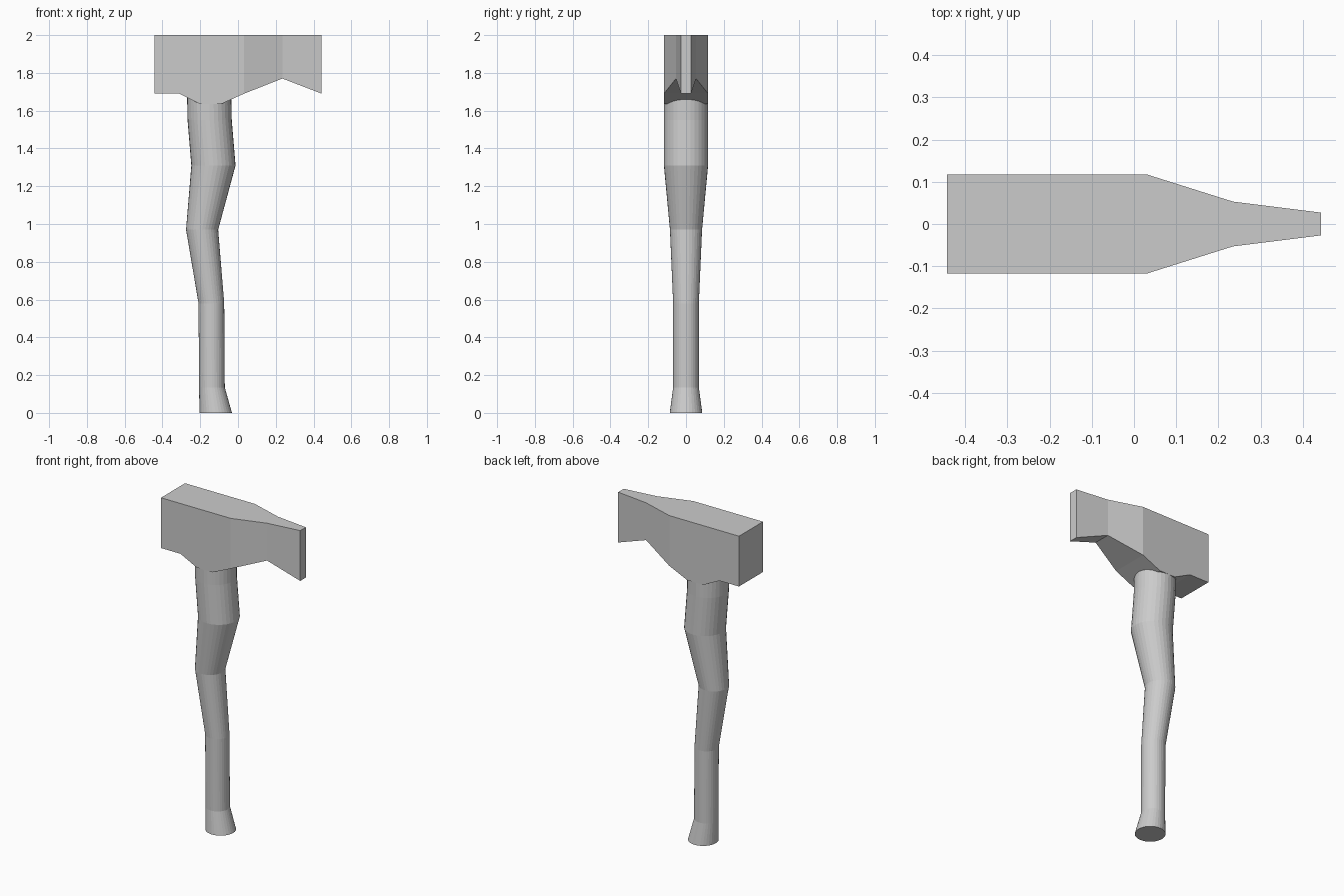
import bpy, math

if "Cube" in bpy.data.objects:
    bpy.data.objects.remove(bpy.data.objects["Cube"])


def make_object(name, verts, faces):
    mesh = bpy.data.meshes.new(name)
    mesh.from_pydata(verts, [], faces)
    mesh.validate()
    obj = bpy.data.objects.new(name, mesh)
    bpy.context.collection.objects.link(obj)
    return obj


# Hammer head: stations along x as (x, bottom z, half width)
TOP = 2.0
stations = [(-0.443, 1.69, 0.117), (-0.31, 1.69, 0.117), (-0.20, 1.635, 0.117),
            (-0.09, 1.635, 0.117), (0.032, 1.69, 0.117), (0.235, 1.77, 0.053),
            (0.443, 1.69, 0.027)]
verts, faces = [], []
for x, z, w in stations:
    verts += [(x, -w, z), (x, w, z), (x, w, TOP), (x, -w, TOP)]
for i in range(len(stations) - 1):
    a, b = 4 * i, 4 * i + 4
    for j in range(4):
        k = (j + 1) % 4
        faces.append((a + j, a + k, b + k, b + j))
last = len(verts) - 4
faces += [(3, 2, 1, 0), (last, last + 1, last + 2, last + 3)]
make_object("hammer_head", verts, faces)

# Crooked handle: horizontal rings as (centre x, z, radius)
SIDES = 32
rings = [(-0.118, 0, 0.086), (-0.138, 0.135, 0.068), (-0.141, 0.58, 0.068),
         (-0.19, 0.97, 0.085), (-0.13, 1.31, 0.117), (-0.150, 1.55, 0.117),
         (-0.154, 1.75, 0.117)]
verts, faces = [], []
for cx, z, r in rings:
    for s in range(SIDES):
        t = 2 * math.pi * s / SIDES
        verts.append((cx + r * math.cos(t), r * math.sin(t), z))
for i in range(len(rings) - 1):
    a, b = i * SIDES, (i + 1) * SIDES
    for s in range(SIDES):
        n = (s + 1) % SIDES
        faces.append((a + s, a + n, b + n, b + s))
faces.append(tuple(reversed(range(SIDES))))
faces.append(tuple(range(len(verts) - SIDES, len(verts))))
make_object("handle", verts, faces)
